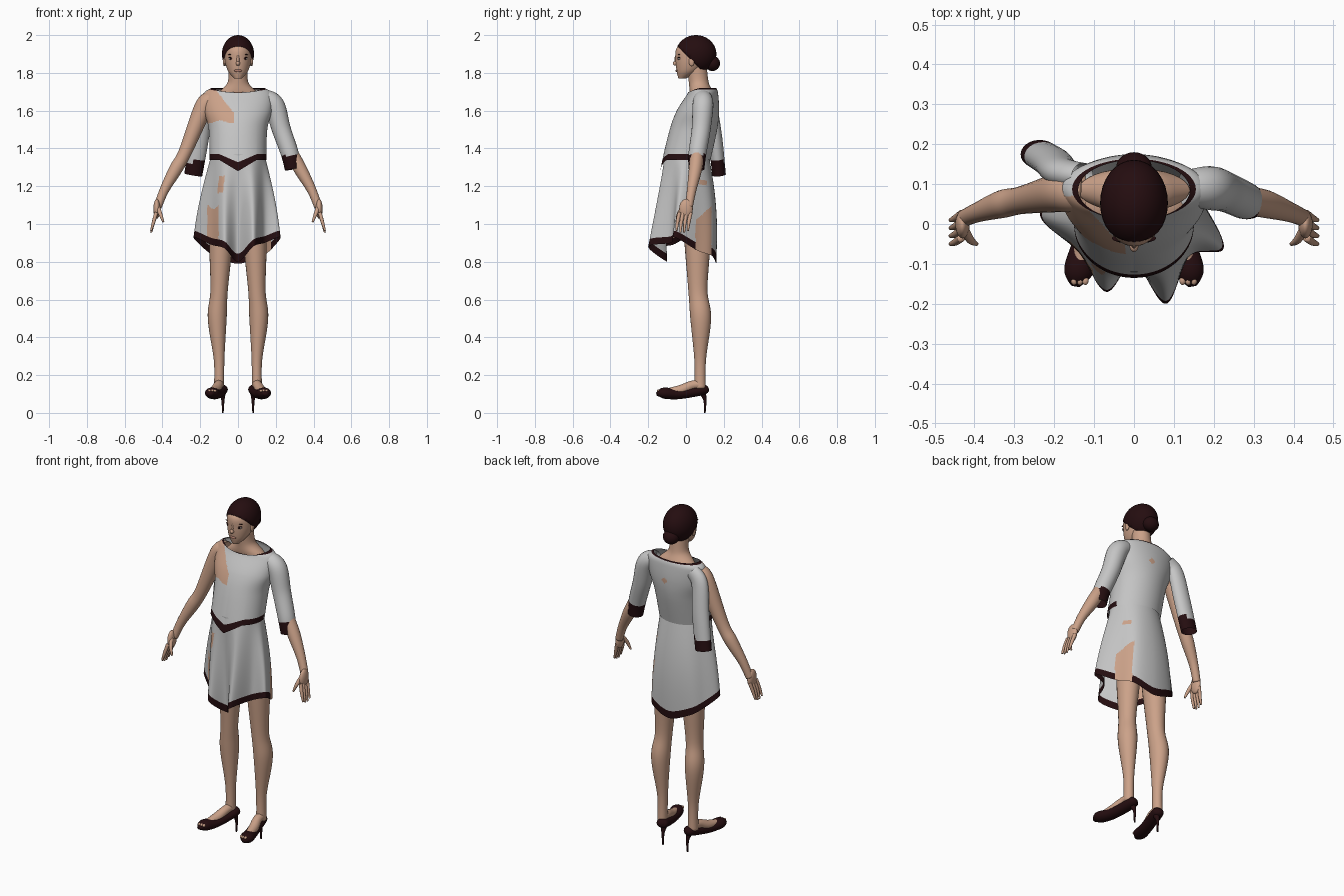
import bpy, bmesh, math
from mathutils import Vector, Matrix

if "Cube" in bpy.data.objects:
    bpy.data.objects.remove(bpy.data.objects["Cube"])


def material(name, red, green, blue):
    mat = bpy.data.materials.new(name)
    mat.use_nodes = True
    mat.diffuse_color = (red, green, blue, 1)
    shader = mat.node_tree.nodes["Principled BSDF"]
    shader.inputs["Base Color"].default_value = (red, green, blue, 1)
    return mat


SKIN = material("skin", .6, .36, .25)
CLOTH = material("pale cloth", .56, .56, .56)
DARK = material("dark brown", .018, .004, .005)
LIPS = material("lips", .42, .2, .15)
WHITE = material("eye white", .6, .55, .5)
BACKWARD, UP = Vector((0, 1, 0)), Vector((0, 0, 1))


def finish(name, bm, materials):
    bmesh.ops.recalc_face_normals(bm, faces=bm.faces)
    for face in bm.faces:
        face.smooth = True
    mesh = bpy.data.meshes.new(name)
    bm.to_mesh(mesh)
    bm.free()
    for mat in materials:
        mesh.materials.append(mat)
    bpy.context.collection.objects.link(bpy.data.objects.new(name, mesh))


def spline(points, steps, closed=False):
    """Smooth curve through tuples of any length."""
    count, curve = len(points), []
    for i in range(count if closed else count - 1):
        near = [i - 1, i, i + 1, i + 2]
        near = [points[k % count if closed else min(max(k, 0), count - 1)] for k in near]
        for step in range(steps):
            t = step / steps
            curve.append(tuple(b + t / 2 * (c - a + t * (2 * a - 5 * b + 4 * c - d + t * (3 * b - a - 3 * c + d)))
                               for a, b, c, d in zip(*near)))
    return curve if closed else curve + [tuple(points[-1])]


def angles(count):
    return [math.tau * i / count for i in range(count)]


def surface(name, rows, materials, rule=None, cap=True):
    """Skin a list of rings; rule(centre, fraction) picks the material."""
    bm = bmesh.new()
    grid = [[bm.verts.new(co) for co in row] for row in rows]
    for i, (lower, upper) in enumerate(zip(grid, grid[1:])):
        for j in range(len(lower)):
            face = bm.faces.new((lower[j - 1], lower[j], upper[j], upper[j - 1]))
            if rule:
                face.material_index = rule(face.calc_center_median(), (i + .5) / (len(rows) - 1))
    if cap:
        bm.faces.new(grid[0])
        bm.faces.new(grid[-1])
    finish(name, bm, materials)


def tube(name, points, materials, side=1, across=BACKWARD, flat=1, rule=None, cap=True):
    """Sweep an ellipse along (x, y, z, radius) points."""
    points = spline(points, 8)
    centres = [Vector((side * x, y, z)) for x, y, z, radius in points]
    rows = []
    for i, centre in enumerate(centres):
        tangent = (centres[min(i + 1, len(centres) - 1)] - centres[max(i - 1, 0)]).normalized()
        u = tangent.cross(across).normalized()
        v = tangent.cross(u) * flat
        radius = max(points[i][-1], .002)
        rows.append([centre + radius * (u * math.cos(a) + v * math.sin(a)) for a in angles(24)])
    surface(name, rows, materials, rule, cap)


def stack(levels, steps=9):
    """Level rings from (z, half width, front y, back y)."""
    return [[Vector((width * math.cos(a), (front + back + (back - front) * math.sin(a)) / 2, z))
             for a in angles(10 * steps)] for z, width, front, back in spline(levels, steps)]


def blob(name, location, size, mat, cut=None):
    bm = bmesh.new()
    bmesh.ops.create_uvsphere(bm, u_segments=32, v_segments=20, radius=1,
                              matrix=Matrix.Translation(location) @ Matrix.Diagonal((*size, 1)))
    if cut:
        bmesh.ops.bisect_plane(bm, geom=bm.verts[:] + bm.edges[:] + bm.faces[:],
                               plane_co=cut, plane_no=BACKWARD + UP, clear_inner=True)
        bmesh.ops.holes_fill(bm, edges=bm.edges[:])
    finish(name, bm, [mat])


# Head, hair and neck
surface("head", stack([(1.77, .02, -.04, 0), (1.81, .053, -.05, .07), (1.87, .071, -.055, .12),
                       (1.93, .07, -.05, .14), (1.98, .03, 0, .1)]), [SKIN])
blob("hair", (0, .053, 1.9), (.085, .108, .1), DARK, cut=(0, -.045, 1.942))
blob("hair_bun", (0, .14, 1.85), (.045, .04, .04), DARK)
surface("neck", stack([(1.66, .14, .03, .14), (1.7, .1, .02, .14), (1.75, .055, .015, .12),
                       (1.83, .05, .005, .11)]), [SKIN])

# Face
blob("nose", (0, -.055, 1.85), (.011, .015, .012), SKIN)
blob("nose_bridge", (0, -.05, 1.87), (.008, .011, .03), SKIN)
blob("lips", (0, -.048, 1.812), (.02, .007, .008), LIPS)
for side, tag in ((1, "left"), (-1, "right")):
    blob(tag + "_eye", (side * .036, -.036, 1.875), (.014, .008, .006), WHITE)
    blob(tag + "_iris", (side * .036, -.04, 1.875), (.007, .006, .006), DARK)
    blob(tag + "_eyelid", (side * .036, -.036, 1.881), (.016, .009, .003), DARK)
    blob(tag + "_eyebrow", (side * .037, -.036, 1.897), (.018, .008, .002), DARK)
    blob(tag + "_ear", (side * .072, .03, 1.86), (.008, .015, .025), SKIN)


# Bodice with a dipped neckline, a pointed front hem and one bare shoulder
def bodice_rule(centre, fraction):
    x, y, z = centre
    bare = y < .07 and x < min(-.02, 1.2 - .77 * z) and z > 1.54 + .008 * math.sin(50 * x)
    spot = y > .1 and abs(x - .02) + abs(z - 1.6) < .02
    if spot or (bare and not (fraction > .9 and x < -.085)):
        return 1
    return 2 if fraction > .9 or (fraction < .06 and y < .03) else 0


rows = stack([(1.34, .15, -.135, .13), (1.5, .155, -.09, .165), (1.6, .18, -.05, .175),
              (1.69, .18, .005, .17), (1.72, .14, .01, .16)], steps=20)
for i, row in enumerate(rows):
    rise = i / (len(rows) - 1)
    for co, angle in zip(row, angles(len(row))):
        front = max(0, -math.sin(angle))
        point = max(0, 1 - abs(co.x) * 10)
        co.z -= .03 * front ** 2 * rise ** 6
        co.z -= .06 * point * (1 - rise) ** 5 * min(1, 3 * front)
surface("bodice", rows, [CLOTH, SKIN, DARK], bodice_rule, cap=False)


# Skirt with deep front folds, pointed hems and thighs showing through
def skirt_rule(centre, fraction):
    x, y, z = centre
    thigh = y < 0 and fraction < .93 and abs(x + .133) < .03 and z < 1.1 + .02 * math.sin(60 * x)
    patch = y < 0 and abs(x + .09 + (1.21 - z) / 9) < .015 and abs(z - 1.21) < .045
    hip = x > .05 and .05 < y < .135 and z < 1 + .9 * (y - .03)
    slit = x > .05 and abs(y - .09) < .02 and abs(z - 1.22) < .012
    if thigh or patch or hip or slit:
        return 1
    return 2 if fraction > .93 else 0


hem = [(0, -.1, .8), (.08, -.2, .88), (.14, -.08, .9), (.225, -.06, .93), (.17, .06, .86),
       (.12, .14, .83), (0, .16, .79), (-.12, .14, .83), (-.18, .1, .87), (-.235, .02, .93),
       (-.14, -.07, .89), (-.07, -.17, .87)]
hem = spline(hem, 20, closed=True)
rows = []
for i in range(81):
    fall, row = i / 80, []
    swell = math.sin(math.pi * fall)
    for low, angle in zip(hem, angles(len(hem))):
        waist = Vector((.14 * math.sin(angle), -.12 * math.cos(angle), 1.37))
        co = waist.lerp(Vector(low), fall)
        co.y += .02 * swell * max(0, -math.cos(angle))
        co.x *= 1 + .05 * swell
        row.append(co)
    rows.append(row)
surface("skirt", rows, [CLOTH, SKIN, DARK], skirt_rule, cap=False)


# Sleeves: one worn, one hanging loose behind the arm
def cuff_rule(centre, fraction):
    return 1 if centre.z < 1.33 + max(0, centre.x) / 8 else 0


tube("left_sleeve", [(.13, .09, 1.67, .045), (.19, .09, 1.63, .055), (.23, .08, 1.5, .05),
                     (.275, .06, 1.37, .047), (.29, .055, 1.29, .042)],
     [CLOTH, DARK], rule=cuff_rule, cap=False)
tube("right_sleeve", [(-.13, .12, 1.67, .045), (-.18, .13, 1.62, .048), (-.205, .155, 1.45, .05),
                      (-.237, .175, 1.26, .048)],
     [CLOTH, DARK], flat=.75, rule=cuff_rule, cap=False)

# Limbs; the left upper arm is hidden in its sleeve
arm = [(.13, .08, 1.65, .05), (.18, .08, 1.62, .05), (.28, .06, 1.38, .035),
       (.33, .05, 1.29, .035), (.39, .03, 1.18, .025), (.425, .015, 1.09, .021)]
for side, tag in ((1, "left"), (-1, "right")):
    tube(tag + "_arm", arm[side + 1:], [SKIN], side)
    blob(tag + "_palm", (side * .43, 0, 1.08), (.018, .036, .052), SKIN)
    for i in range(4):
        y = .02 * i - .035
        tip = .95 + .01 * abs(i - 1.5)
        tube(f"{tag}_finger_{i + 1}", [(.433, y, 1.06, .01), (.447, y - .01, 1.01, .009),
                                       (.46, y - .015, tip, .005)], [SKIN], side)
    tube(tag + "_thumb", [(.425, -.015, 1.09, .012), (.41, -.04, 1.05, .01), (.395, -.05, 1.01, .005)],
         [SKIN], side)

    # Legs and feet
    tube(tag + "_leg", [(.08, .05, 1.12, .065), (.09, .06, .9, .062), (.1, .063, .65, .046),
                        (.11, .078, .5, .05), (.1, .075, .28, .028), (.1, .075, .13, .027)],
         [SKIN], side, flat=1.1)
    tube(tag + "_foot", [(.1, .075, .15, .025), (.105, .03, .145, .025), (.12, -.03, .12, .027),
                         (.135, -.1, .11, .02)], [SKIN], side, UP)

    # Peep-toe stiletto shoes
    tube(tag + "_shoe", [(.08, .117, .13, .01), (.085, .1, .125, .032), (.1, .03, .11, .034),
                         (.12, -.05, .1, .035), (.14, -.12, .105, .036), (.147, -.155, .1, .012)],
         [DARK], side, UP, flat=.8)
    for i in range(3):
        blob(f"{tag}_toe_{i + 1}", (side * (.122 + .014 * i), -.142, .117), (.008, .011, .008), SKIN)
    tube(tag + "_heel", [(.083, .085, .11, .02), (.08, .1, .07, .009), (.08, .1, 0, .004)], [DARK], side)
